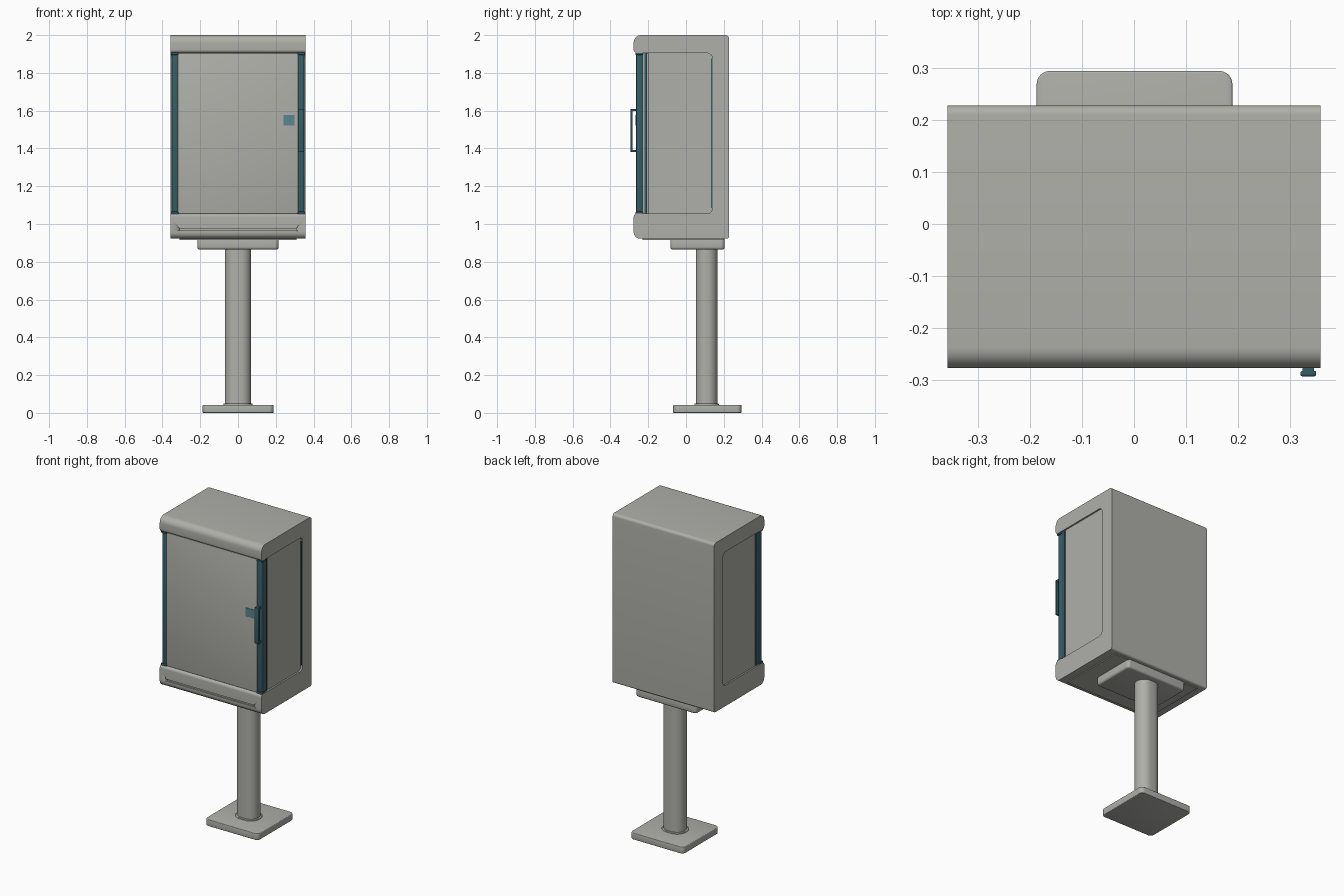
import bpy, bmesh, math
from mathutils import Vector

old = bpy.data.objects.get("Cube")
if old:
    bpy.data.objects.remove(old, do_unlink=True)


def material(name, rgb):
    m = bpy.data.materials.new(name)
    m.use_nodes = True
    m.diffuse_color = (*rgb, 1)
    m.node_tree.nodes["Principled BSDF"].inputs["Base Color"].default_value = (*rgb, 1)
    return m


grey = material("warm_grey", (0.43, 0.43, 0.40))
teal = material("teal", (0.10, 0.24, 0.28))
dark_teal = material("dark_teal", (0.035, 0.11, 0.14))


def finish(name, bm, mat, bevel=0):
    """Turn a bmesh into a shaded object, with an optional edge bevel."""
    bmesh.ops.recalc_face_normals(bm, faces=bm.faces)
    mesh = bpy.data.meshes.new(name)
    bm.to_mesh(mesh)
    bm.free()
    mesh.materials.append(mat)
    ob = bpy.data.objects.new(name, mesh)
    bpy.context.collection.objects.link(ob)
    bpy.ops.object.select_all(action="DESELECT")
    ob.select_set(True)
    bpy.context.view_layer.objects.active = ob
    if bevel:
        mod = ob.modifiers.new("bevel", "BEVEL")
        mod.width, mod.segments, mod.limit_method = bevel, 3, "ANGLE"
        bpy.ops.object.modifier_apply(modifier=mod.name)
    bpy.ops.object.shade_smooth_by_angle(angle=math.radians(35))
    return ob


def box(name, x, y, z, mat, bevel=0):
    """Box from (min, max) ranges."""
    bm = bmesh.new()
    bmesh.ops.create_cube(bm, size=1)
    for v in bm.verts:
        v.co = [(lo + hi) / 2 + c * (hi - lo) for c, (lo, hi) in zip(v.co, (x, y, z))]
    return finish(name, bm, mat, bevel)


def rounded(corners, steps=8):
    """Round each (a, b, radius) corner with a quadratic arc blend."""
    pts = []
    for i, (a, b, r) in enumerate(corners):
        p = Vector((a, b))
        if not r:
            pts.append(p)
            continue
        u = (Vector(corners[i - 1][:2]) - p).normalized()
        w = (Vector(corners[(i + 1) % len(corners)][:2]) - p).normalized()
        for k in range(steps + 1):
            t = k / steps * math.pi / 2
            pts.append(p + r * (u * (1 - math.sin(t)) + w * (1 - math.cos(t))))
    return pts


def prism(name, pts, axis, lo, hi, mat, bevel=0):
    """Extrude a 2D outline along x, y or z."""
    bm = bmesh.new()

    def place(p, d):
        return {"x": (d, p[0], p[1]), "y": (p[0], d, p[1]), "z": (p[0], p[1], d)}[axis]

    face = bm.faces.new([bm.verts.new(place(p, lo)) for p in pts])
    grown = bmesh.ops.extrude_face_region(bm, geom=[face])
    step = Vector(place((0, 0), hi - lo))
    bmesh.ops.translate(bm, vec=step, verts=[g for g in grown["geom"] if isinstance(g, bmesh.types.BMVert)])
    return finish(name, bm, mat, bevel)


def rect(x, y, r):
    return rounded([(x[0], y[0], r), (x[1], y[0], r), (x[1], y[1], r), (x[0], y[1], r)])


# Cabinet shell: C-shaped side profile
front, back, rear = -0.277, 0.228, 0.14
low, high = 1.055, 1.905
shell = prism("cabinet_shell", rounded([
    (front, 0.922, 0.035), (back, 0.922, 0.012), (back, 2.0, 0.018), (front, 2.0, 0.04),
    (front, high, 0.018), (rear, high, 0.03), (rear, low, 0.03), (front, low, 0.018)]),
    "x", -0.358, 0.358, grey)

# Shallow slot along the lower front
cutter = prism("slot_cutter", rect((-0.31, 0.31), (0.965, 0.976), 0.0054), "y", -0.3, -0.269, grey)
cutter.hide_render = True
mod = shell.modifiers.new("slot", "BOOLEAN")
mod.object, mod.operation, mod.solver = cutter, "DIFFERENCE", "EXACT"
bpy.context.view_layer.objects.active = shell
bpy.ops.object.modifier_apply(modifier=mod.name)
bpy.data.objects.remove(cutter, do_unlink=True)

# Recessed core (side panels) and front door
box("side_panels", (-0.348, 0.348), (-0.2, 0.17), (low - 0.02, high + 0.02), grey)
box("door_panel", (-0.32, 0.32), (-0.265, -0.19), (low, high), grey, 0.003)
box("door_frame", (-0.346, 0.346), (-0.232, -0.218), (low, high), grey)
box("underside_plate", (-0.31, 0.31), (-0.23, 0.2), (0.916, 0.925), grey)

# Corner posts, seals and their end caps
for side, s in (("left", 1), ("right", -1)):
    def span(a, b):
        return tuple(sorted((s * a, s * b)))
    box(side + "_corner_post", span(0.319, 0.351), (-0.264, -0.23), (low, high), dark_teal, 0.006)
    box(side + "_door_seal", span(0.32, 0.35), (-0.219, -0.206), (low, high), dark_teal)
    for end, z in (("lower", low), ("upper", high)):
        box(f"{side}_{end}_post_cap", span(0.316, 0.356), (-0.268, -0.228),
            (z - 0.01, z + 0.01), dark_teal, 0.003)
box("left_rear_seal", (0.34, 0.352), (0.133, 0.141), (low + 0.03, high - 0.03), dark_teal)

# Door handle with its two mounts, and the latch plate
box("handle_grip", (0.32, 0.35), (-0.293, -0.282), (1.38, 1.61), dark_teal, 0.004)
for end, z in (("lower", 1.38), ("upper", 1.597)):
    box(end + "_handle_mount", (0.324, 0.346), (-0.285, -0.255), (z, z + 0.013), dark_teal)
box("latch_plate", (0.24, 0.3), (-0.268, -0.262), (1.522, 1.577), teal)

# Mounting bracket, post, collar and foot
prism("mounting_bracket", rect((-0.215, 0.215), (-0.083, 0.205), 0.02), "z", 0.865, 0.925, grey, 0.012)
prism("post", rect((-0.07, 0.07), (0.052, 0.166), 0.055), "z", 0.03, 0.88, grey)
prism("post_collar", rect((-0.078, 0.078), (0.044, 0.174), 0.06), "z", 0.035, 0.05, grey, 0.004)
prism("foot_plate", rect((-0.187, 0.189), (-0.068, 0.294), 0.025), "z", 0, 0.042, grey, 0.004)
